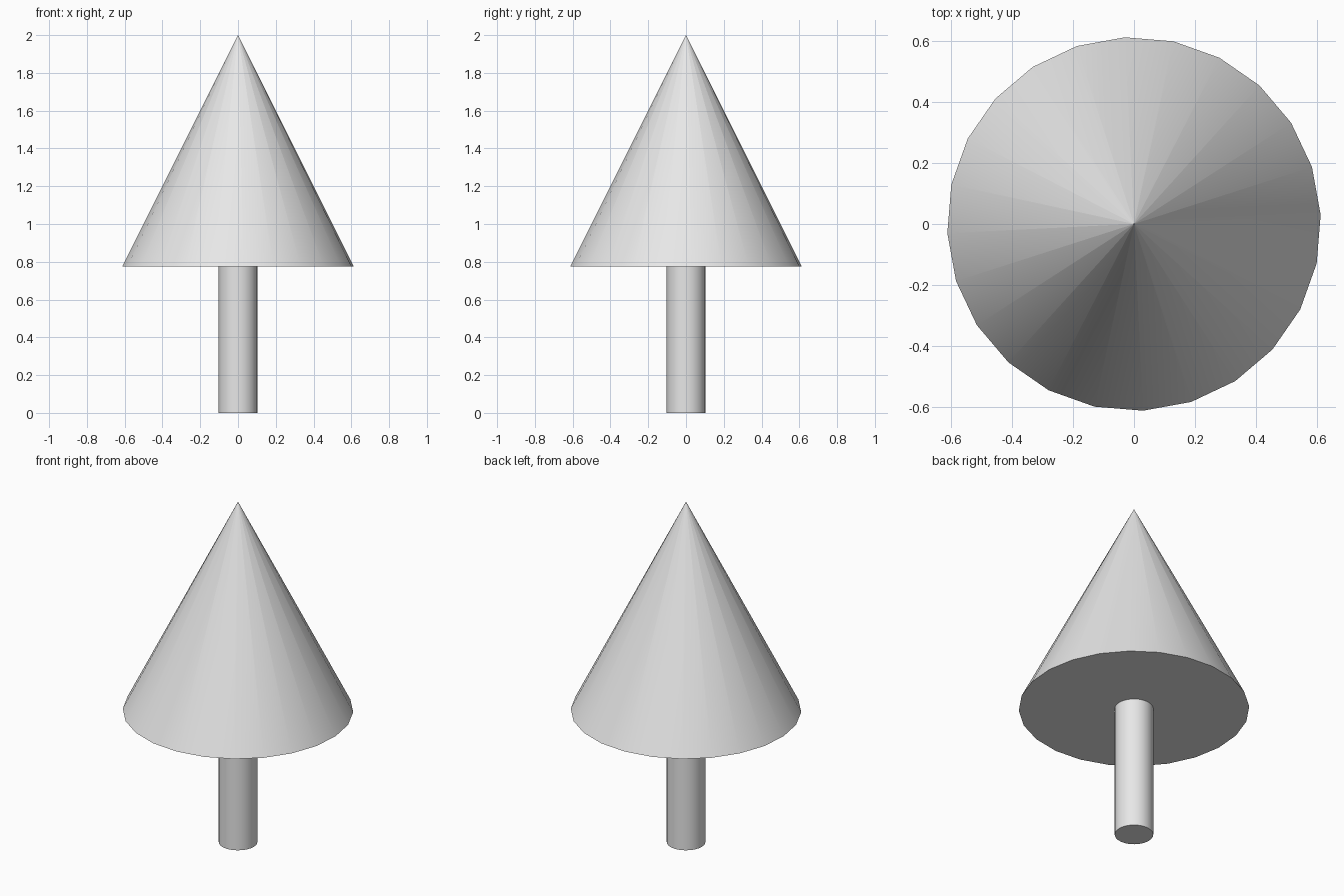
import bpy, bmesh, math
from mathutils import Matrix

cube = bpy.data.objects.get("Cube")
if cube:
    bpy.data.objects.remove(cube, do_unlink=True)

SIDES = 24
TURN = math.radians(2.8)

# Single plain grey
grey = bpy.data.materials.new("light_grey")
grey.use_nodes = True
grey.diffuse_color = (0.8, 0.8, 0.8, 1)
grey.node_tree.nodes["Principled BSDF"].inputs["Base Color"].default_value = (0.8, 0.8, 0.8, 1)


def round_part(name, r_bottom, r_top, z0, z1):
    """Capped round solid standing between two heights."""
    bm = bmesh.new()
    bmesh.ops.create_cone(
        bm, cap_ends=True, segments=SIDES, radius1=r_bottom, radius2=r_top,
        depth=z1 - z0,
        matrix=Matrix.Translation((0, 0, (z0 + z1) / 2)) @ Matrix.Rotation(TURN, 4, 'Z'))
    mesh = bpy.data.meshes.new(name)
    bm.to_mesh(mesh)
    bm.free()
    mesh.materials.append(grey)
    obj = bpy.data.objects.new(name, mesh)
    bpy.context.collection.objects.link(obj)
    bpy.ops.object.select_all(action='DESELECT')
    obj.select_set(True)
    bpy.context.view_layer.objects.active = obj
    bpy.ops.object.shade_smooth_by_angle(angle=math.radians(30))
    return obj


# Trunk, ending just inside the foliage
round_part("trunk", 0.103, 0.103, 0.0, 0.80)

# Foliage cone; the minute tip ring keeps side shading clean up to the point
round_part("foliage", 0.614, 0.0006, 0.775, 2.0)
